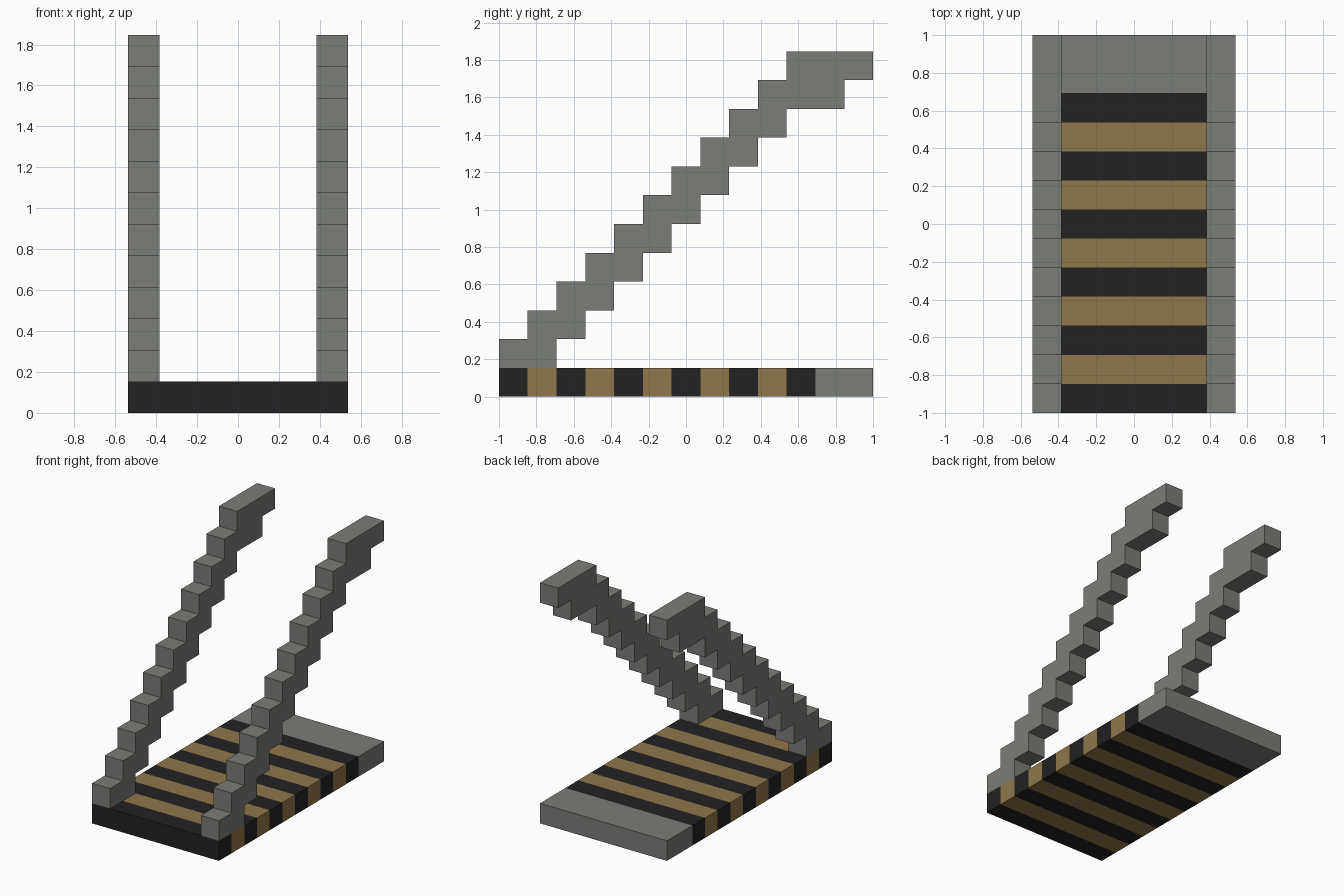
import bpy, bmesh, math
from mathutils import Matrix

cube = bpy.data.objects.get("Cube")
if cube:
    bpy.data.objects.remove(cube, do_unlink=True)

U = 2 / 13          # one module: step height, stripe width, rail width
STRIPES = 11        # alternating stripes before the plain end block
HALF_WIDTH = 3.5 * U


def material(name, rgb):
    mat = bpy.data.materials.new(name)
    mat.use_nodes = True
    mat.diffuse_color = (*rgb, 1)
    mat.node_tree.nodes["Principled BSDF"].inputs["Base Color"].default_value = (*rgb, 1)
    return mat


black = material("black", (0.016, 0.016, 0.016))
tan = material("tan", (0.275, 0.184, 0.069))
grey = material("stone grey", (0.198, 0.205, 0.184))


def add_object(name, bm, materials):
    bmesh.ops.recalc_face_normals(bm, faces=bm.faces)
    mesh = bpy.data.meshes.new(name)
    bm.to_mesh(mesh)
    bm.free()
    for mat in materials:
        mesh.materials.append(mat)
    obj = bpy.data.objects.new(name, mesh)
    bpy.context.collection.objects.link(obj)
    return obj


# Striped base slab: one box cut across into bands
bm = bmesh.new()
size = Matrix.Diagonal((2 * HALF_WIDTH, 2, U, 1))
bmesh.ops.create_cube(bm, size=1, matrix=Matrix.Translation((0, 0, U / 2)) @ size)
for i in range(1, STRIPES + 1):
    bmesh.ops.bisect_plane(bm, geom=bm.verts[:] + bm.edges[:] + bm.faces[:],
                           plane_co=(0, -1 + i * U, 0), plane_no=(0, 1, 0))
for face in bm.faces:
    band = max(0, math.floor((face.calc_center_median().y + 1) / U + 0.001))
    face.material_index = band % 2 if band < STRIPES else 2
add_object("striped_base", bm, (black, tan, grey))

# Stepped rail outline in modules: up the front side, then down the back side
outline = []
for k in range(11):
    outline += [(k, k + 1), (k, k + 2)]
outline += [(13, 12), (13, 11), (12, 11), (12, 10)]
for k in range(10, 1, -1):
    outline += [(k, k), (k, k - 1)] if k < 10 else [(10, 10), (10, 9)]
outline = [p for p in outline if p[1] >= 1]


def rail(name, inner_x):
    bm = bmesh.new()
    verts = [bm.verts.new((inner_x, -1 + y * U, z * U)) for y, z in outline]
    side = bm.faces.new(verts)
    result = bmesh.ops.extrude_face_region(bm, geom=[side])
    moved = [v for v in result["geom"] if isinstance(v, bmesh.types.BMVert)]
    bmesh.ops.translate(bm, verts=moved, vec=(math.copysign(U, inner_x), 0, 0))
    add_object(name, bm, (grey,))


# Matching rails along both edges
rail("left_stepped_rail", 2.5 * U)
rail("right_stepped_rail", -2.5 * U)
